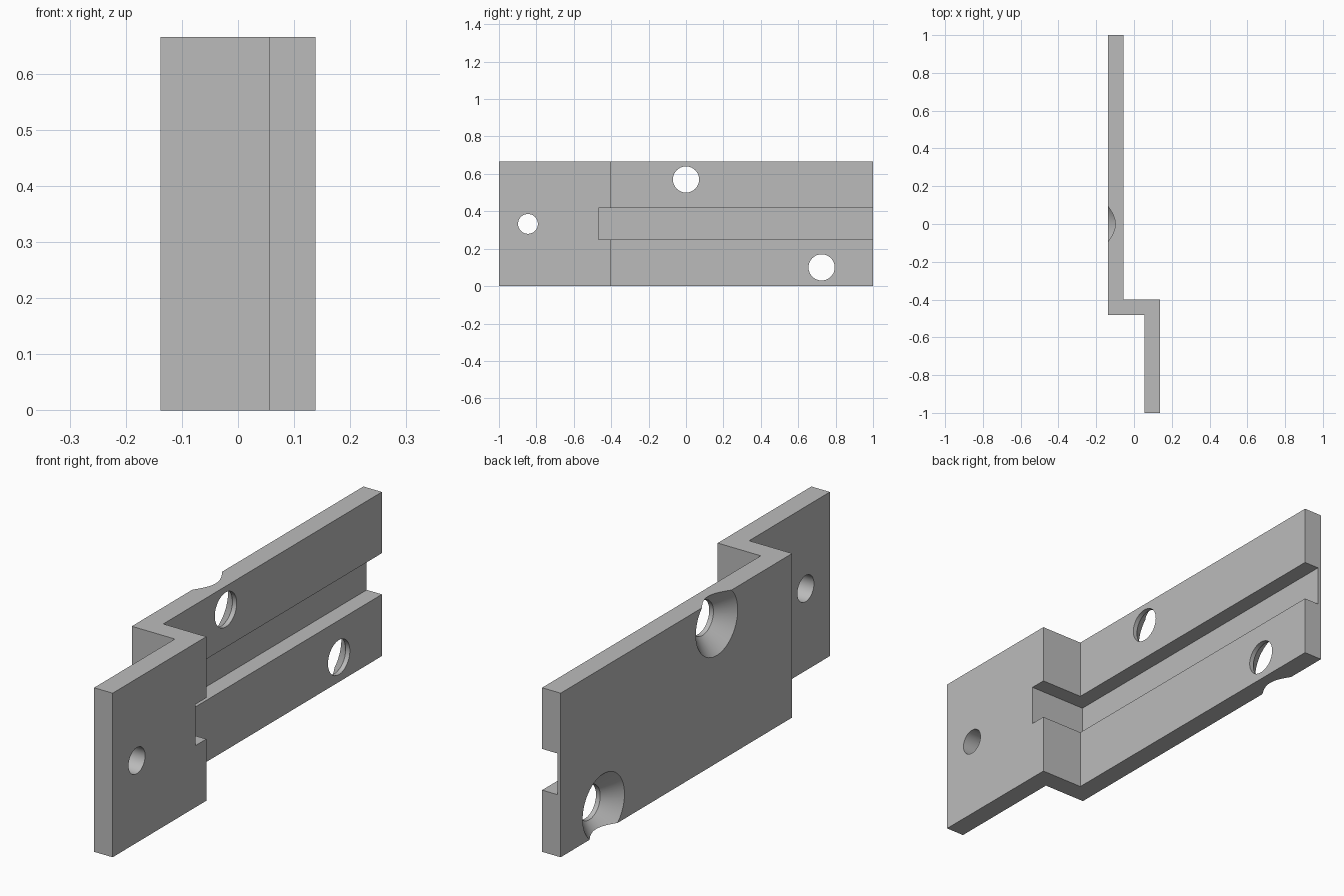
import bpy, bmesh
from math import cos, sin, pi, radians

cube = bpy.data.objects.get("Cube")
if cube:
    bpy.data.objects.remove(cube, do_unlink=True)

HEIGHT = 0.665
HALF = 0.138      # half of the overall width
WALL = 0.083      # plate thickness

grey = bpy.data.materials.new("plain grey")
grey.use_nodes = True
colour = (0.5, 0.5, 0.5, 1)
grey.diffuse_color = colour
grey.node_tree.nodes["Principled BSDF"].inputs["Base Color"].default_value = colour


def make_object(name, bm):
    bmesh.ops.recalc_face_normals(bm, faces=bm.faces)
    mesh = bpy.data.meshes.new(name)
    bm.to_mesh(mesh)
    bm.free()
    mesh.materials.append(grey)
    obj = bpy.data.objects.new(name, mesh)
    bpy.context.collection.objects.link(obj)
    return obj


def extruded(name, outline, z0, z1):
    """Prism from an xy outline."""
    bm = bmesh.new()
    base = bm.faces.new([bm.verts.new((x, y, z0)) for x, y in outline])
    top = bmesh.ops.extrude_face_region(bm, geom=[base])["geom"]
    verts = [v for v in top if isinstance(v, bmesh.types.BMVert)]
    bmesh.ops.translate(bm, verts=verts, vec=(0, 0, z1 - z0))
    return make_object(name, bm)


def turned(name, y, z, profile, sides=64):
    """Closed round solid along x from (x, radius) pairs."""
    bm = bmesh.new()
    rings = [[bm.verts.new((x, y + r * cos(2 * pi * i / sides), z + r * sin(2 * pi * i / sides)))
              for i in range(sides)] for x, r in profile]
    for a, b in zip(rings, rings[1:]):
        for i in range(sides):
            j = (i + 1) % sides
            bm.faces.new((a[i], a[j], b[j], b[i]))
    bm.faces.new(rings[0])
    bm.faces.new(rings[-1])
    return make_object(name, bm)


# Stepped bracket: long plate, cross web and short offset plate
web_front, web_back = -0.4 - WALL, -0.4
bracket = extruded("bracket", [
    (-HALF, 1), (-HALF, web_front), (HALF - WALL, web_front), (HALF - WALL, -1),
    (HALF, -1), (HALF, web_back), (-HALF + WALL, web_back), (-HALF + WALL, 1)], 0, HEIGHT)

# Long slot, leaving a thin skin on the plate and the web
skin = 0.015
cutters = [extruded("slot_cutter", [
    (skin - HALF, web_front + skin), (0.3, web_front + skin), (0.3, 1.1), (skin - HALF, 1.1)],
    0.25, 0.417)]

# Countersunk screw holes that break out of the plate edges
sink = [(-HALF - 0.02, 0.154), (-HALF + 0.064, 0.07), (0, 0.07)]
cutters.append(turned("upper_screw_cutter", 0, 0.57, sink))
cutters.append(turned("lower_screw_cutter", 0.725, 0.1, sink))

# Plain hole in the short plate
cutters.append(turned("small_hole_cutter", -0.845, HEIGHT / 2, [(0, 0.053), (0.2, 0.053)]))

bpy.context.view_layer.objects.active = bracket
for cutter in cutters:
    cut = bracket.modifiers.new(cutter.name, "BOOLEAN")
    cut.operation = "DIFFERENCE"
    cut.solver = "EXACT"
    cut.object = cutter
    bpy.ops.object.modifier_apply(modifier=cut.name)
    bpy.data.objects.remove(cutter, do_unlink=True)

bpy.ops.object.select_all(action="DESELECT")
bracket.select_set(True)
bpy.ops.object.shade_smooth_by_angle(angle=radians(25))
